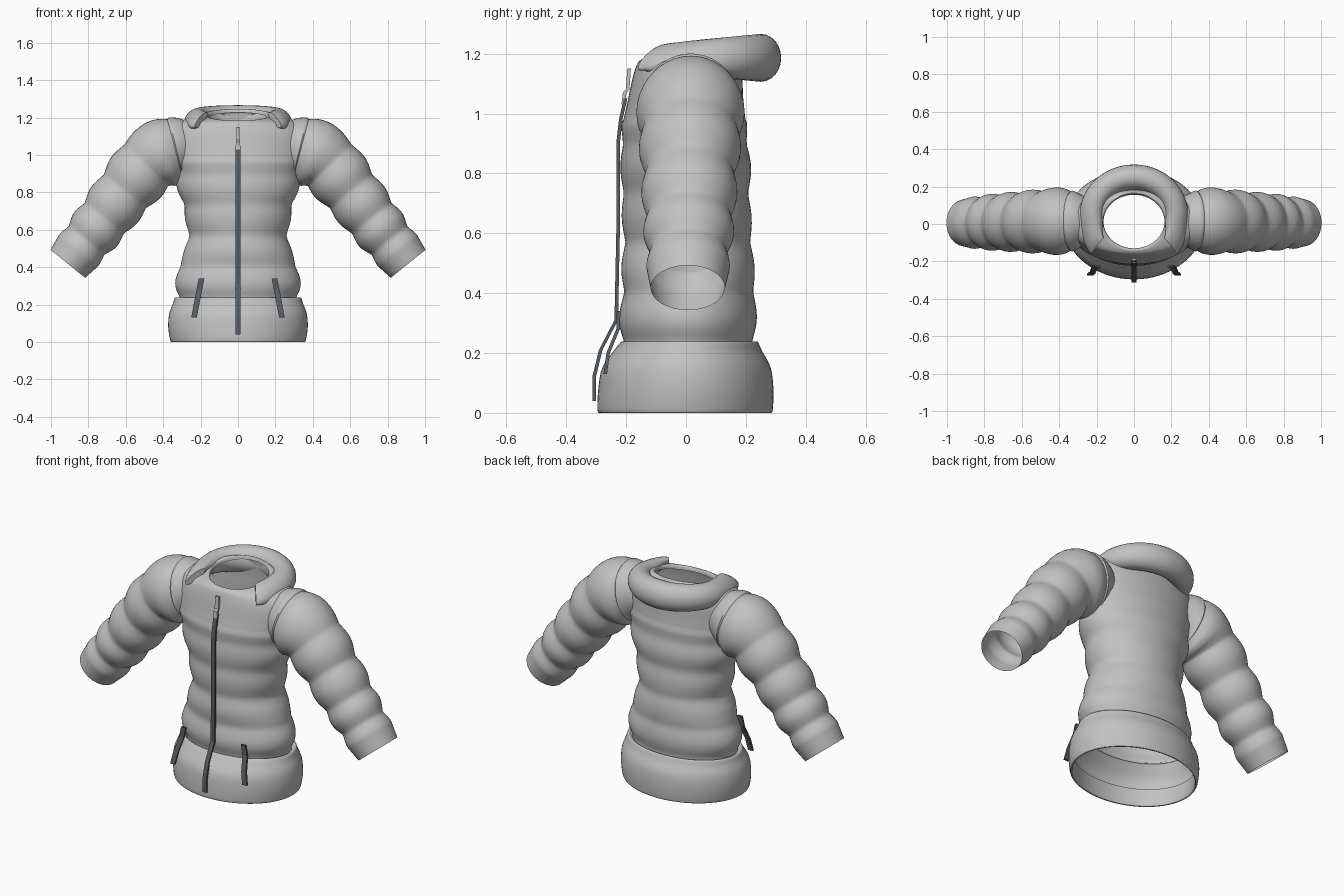
import bpy, bmesh, math
from mathutils import Vector

cube = bpy.data.objects.get("Cube")
if cube:
    bpy.data.objects.remove(cube, do_unlink=True)


def material(name, rgb):
    m = bpy.data.materials.new(name)
    m.use_nodes = True
    m.diffuse_color = (*rgb, 1)
    m.node_tree.nodes["Principled BSDF"].inputs["Base Color"].default_value = (*rgb, 1)
    return m


FABRIC = material("light grey fabric", (0.54, 0.54, 0.54))
ZIP = material("dark slate zip", (0.09, 0.11, 0.125))


def smooth_path(keys, steps):
    """Catmull-Rom interpolation through tuples of any length."""
    pts = [Vector(k) for k in keys]
    pts = [2 * pts[0] - pts[1]] + pts + [2 * pts[-1] - pts[-2]]
    out = []
    for i in range(1, len(pts) - 2):
        a, b, c, d = pts[i - 1:i + 3]
        for s in range(steps):
            t = s / steps
            out.append(b + (c - a) * (t / 2) + (2 * a - 5 * b + 4 * c - d) * (t * t / 2)
                       + (3 * b - a - 3 * c + d) * (t ** 3 / 2))
    return out + [pts[-2]]


def loft(name, rings, mat, caps=False, mirror=False, angle=40):
    """Skin a list of closed rings with quads."""
    bm = bmesh.new()
    rows = [[bm.verts.new(p) for p in ring] for ring in rings]
    n = len(rows[0])
    for a, b in zip(rows, rows[1:]):
        for i in range(n):
            j = (i + 1) % n
            bm.faces.new((a[i], a[j], b[j], b[i]))
    if caps:
        bm.faces.new(rows[0][::-1])
        bm.faces.new(rows[-1])
    bmesh.ops.recalc_face_normals(bm, faces=bm.faces)
    mesh = bpy.data.meshes.new(name)
    bm.to_mesh(mesh)
    bm.free()
    mesh.materials.append(mat)
    obj = bpy.data.objects.new(name, mesh)
    bpy.context.collection.objects.link(obj)
    if mirror:
        obj.modifiers.new("Mirror", 'MIRROR')
    bpy.ops.object.select_all(action='DESELECT')
    bpy.context.view_layer.objects.active = obj
    obj.select_set(True)
    bpy.ops.object.shade_smooth_by_angle(angle=math.radians(angle))
    return obj


def circle(n):
    return [(math.cos(2 * math.pi * i / n), math.sin(2 * math.pi * i / n)) for i in range(n)]


def body_ring(z, rx, front, back, tilt=0.0):
    """Horizontal ring with its own front and back depth; tilt raises the back."""
    mid, ry = (front + back) / 2, (back - front) / 2
    return [(rx * c, mid + ry * s, z + tilt * s) for c, s in circle(64)]


def puff(t, amount):
    """Soft quilted swelling, pinched at whole numbers of t."""
    return amount * (abs(math.sin(math.pi * t)) ** 1.2 - 0.55)


# Quilted torso, broad at the shoulders and closing into the neckline
torso = smooth_path([
    (0.22, 0.315, -0.21, 0.225, 0), (0.30, 0.33, -0.22, 0.232, 0),
    (0.40, 0.315, -0.212, 0.23, 0), (0.48, 0.285, -0.212, 0.225, 0),
    (0.57, 0.267, -0.208, 0.22, 0), (0.70, 0.285, -0.212, 0.213, 0),
    (0.83, 0.322, -0.215, 0.213, 0), (0.95, 0.347, -0.213, 0.202, 0),
    (1.04, 0.362, -0.195, 0.192, 0), (1.12, 0.36, -0.178, 0.188, 0),
    (1.17, 0.325, -0.164, 0.183, 0.006), (1.20, 0.255, -0.15, 0.178, 0.02),
    (1.215, 0.175, -0.137, 0.165, 0.032), (1.195, 0.163, -0.13, 0.156, 0.032),
], 6)
rings = []
for z, rx, front, back, tilt in torso:
    p = puff((z - 0.24) / 0.165, 0.014) if z < 0.98 else 0
    rings.append(body_ring(z, rx + p, front - p * 0.7, back + p * 0.7, tilt))
loft("torso", rings, FABRIC, angle=80)

# Flared hem band, turned in at the bottom
hem = smooth_path([
    (0.225, 0.31, -0.205, 0.222), (0.238, 0.335, -0.215, 0.238),
    (0.205, 0.348, -0.243, 0.255), (0.15, 0.368, -0.28, 0.283),
    (0.08, 0.373, -0.293, 0.292), (0.012, 0.363, -0.296, 0.29),
    (0.0, 0.355, -0.288, 0.283), (0.012, 0.347, -0.28, 0.275),
    (0.10, 0.352, -0.275, 0.274),
], 5)
loft("hem_band", [body_ring(*r) for r in hem], FABRIC, angle=60)

# Quilted sleeves: x, z, radius along the arm, and the running puff count
arm = smooth_path([
    (0.25, 1.045, 0.13, 0.5), (0.33, 1.035, 0.17, 1.0), (0.41, 1.005, 0.178, 1.5),
    (0.49, 0.945, 0.171, 2.0), (0.605, 0.805, 0.154, 3.0), (0.715, 0.662, 0.143, 4.0),
    (0.81, 0.542, 0.132, 5.0), (0.91, 0.418, 0.119, 6.0),
], 12)
rings = []
for i, (x, z, r, t) in enumerate(arm):
    a, b = arm[max(i - 1, 0)], arm[min(i + 1, len(arm) - 1)]
    d = Vector((b[0] - a[0], b[1] - a[1])).normalized()
    if t > 1:
        r += puff(t, 0.018) if t < 5.4 else 0.008 * (6 - t) / 0.6
    y = 0.018 - 0.012 * t / 6
    depth = r * (0.93 + 0.11 * min(t / 4, 1))
    rings.append([(x - d.y * r * c, y + depth * s, z + d.x * r * c) for c, s in circle(40)])
loft("sleeves", rings, FABRIC, mirror=True, angle=50)

# Padded collar rolled around the back of the neck, with splayed front ends
rings = []
for i in range(49):
    a = math.radians(-52 + 284 * i / 48)
    c, s = math.cos(a), math.sin(a)
    rear = (s + 0.79) / 1.79
    centre = Vector((0.228 * c, 0.045 + 0.205 * s, 1.186))
    if s < 0:
        centre.x += math.copysign(0.09 * s * s, c)
    out = Vector((c, s, 0))
    wide, tall = 0.056 + 0.012 * rear, 0.024 + 0.056 * max(rear, 0) ** 0.6
    lean = -0.6 * (1 - rear) ** 1.5
    rings.append([centre + out * wide * u + Vector((0, 0, tall * v + lean * wide * u))
                  for u, v in circle(24)])
loft("collar", rings, FABRIC, caps=True)


def strip(name, path, width, mat, depth=0.012, mirror=False):
    """Flat tape following a path down the front."""
    rings = []
    for x, y, z in path:
        w, h = width / 2, depth / 2
        rings.append([(x - w, y - h, z), (x + w, y - h, z), (x + w, y + h, z), (x - w, y + h, z)])
    return loft(name, rings, mat, caps=True, mirror=mirror, angle=20)


# Front zip, its pull and the pocket zips
strip("front_zip", [(0, -0.307, 0.04), (0, -0.307, 0.12), (0, -0.285, 0.21), (0, -0.233, 0.31),
                    (0, -0.227, 0.6), (0, -0.227, 0.9), (0, -0.218, 0.98), (0, -0.202, 1.05)], 0.025, ZIP)
strip("zip_pull", [(0, -0.21, 1.03), (0, -0.205, 1.07), (0, -0.195, 1.08), (0, -0.19, 1.15)],
      0.024, FABRIC)
strip("pocket_zips", [(0.195, -0.225, 0.34), (0.207, -0.227, 0.28), (0.222, -0.26, 0.2),
                      (0.235, -0.27, 0.13)], 0.03, ZIP, mirror=True)
